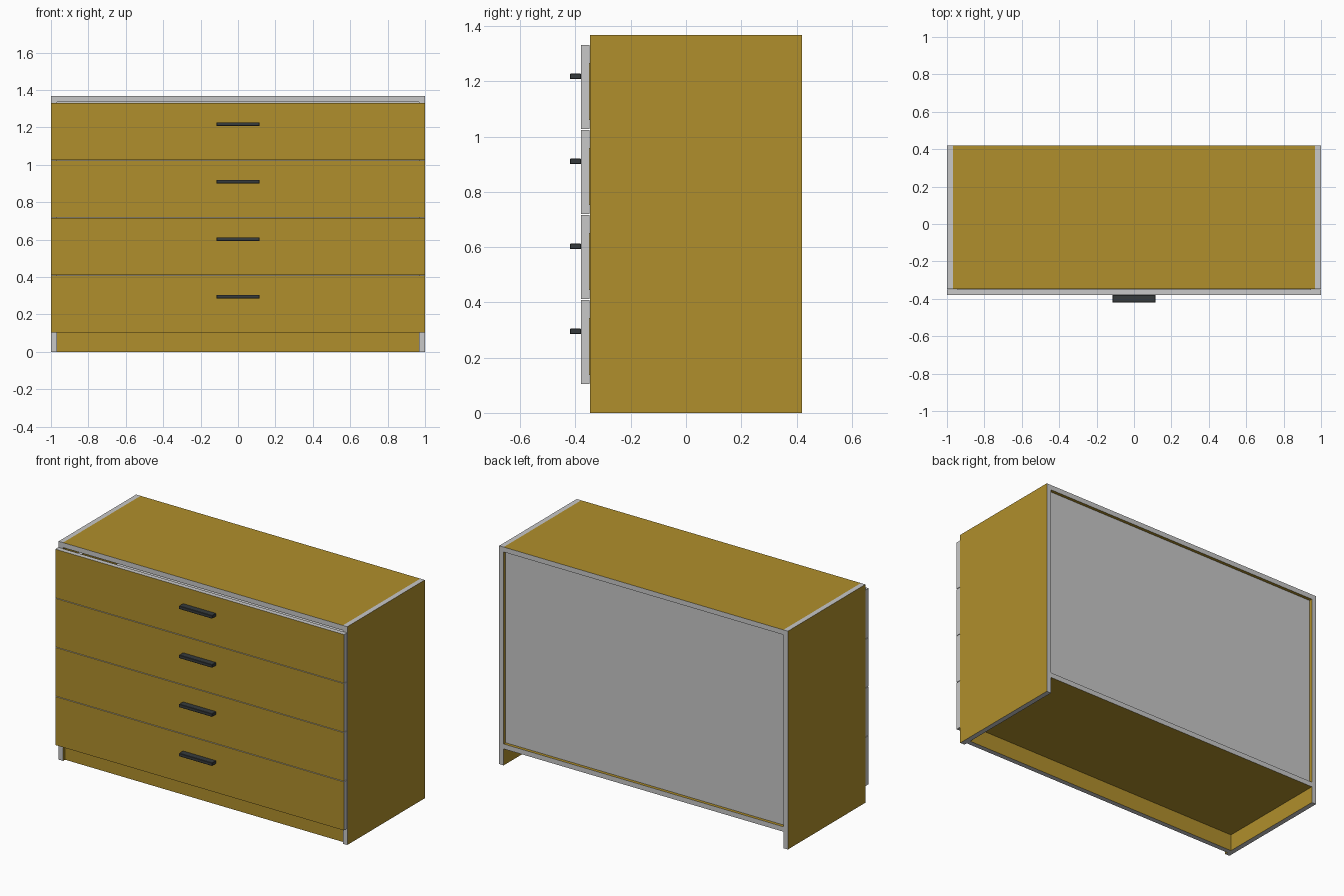
import bpy, bmesh
from mathutils import Vector

if "Cube" in bpy.data.objects:
    bpy.data.objects.remove(bpy.data.objects["Cube"])


def material(name, rgb):
    m = bpy.data.materials.new(name)
    m.diffuse_color = (*rgb, 1)
    m.use_nodes = True
    m.node_tree.nodes["Principled BSDF"].inputs["Base Color"].default_value = m.diffuse_color
    return m


wood = material("golden_wood", (0.434, 0.275, 0.025))
grey = material("light_grey_edge", (0.578, 0.578, 0.578))
dark = material("dark_metal", (0.037, 0.043, 0.045))


def box(name, lo, hi, mats, thin=None, bevel=0):
    """Box between two corners; with thin axis set, its edge faces use mats[1]."""
    lo, hi = Vector(lo), Vector(hi)
    bm = bmesh.new()
    bmesh.ops.create_cube(bm, size=1)
    for v in bm.verts:
        v.co = Vector((lo[i] + (v.co[i] + 0.5) * (hi[i] - lo[i]) for i in range(3)))
    bm.normal_update()
    if thin is not None:
        for f in bm.faces:
            f.material_index = 0 if abs(f.normal[thin]) > 0.5 else 1
    if bevel:
        bmesh.ops.bevel(bm, geom=bm.edges[:], offset=bevel, segments=1, affect='EDGES')
    me = bpy.data.meshes.new(name)
    bm.to_mesh(me)
    bm.free()
    for m in mats:
        me.materials.append(m)
    ob = bpy.data.objects.new(name, me)
    bpy.context.collection.objects.link(ob)
    return ob


X, Y, Z = 0, 1, 2
panel = [wood, grey]
T = 0.031                      # board thickness
IN = 1 - T                     # inner half width
FRONT, BACK, TOP = -0.347, 0.42, 1.367

# Carcass boards
for side, a, b in (("left", -1, -IN), ("right", IN, 1)):
    box(side + "_side", (a, FRONT, 0), (b, BACK, TOP), panel, X)
box("top_board", (-IN, FRONT, TOP - T), (IN, BACK, TOP), panel, Z)
box("bottom_board", (-IN, FRONT, 0.103), (IN, BACK, 0.103 + T), panel, Z)
box("plinth", (-IN, FRONT + 0.02, 0), (IN, FRONT + 0.02 + T, 0.103), panel, Y)
box("back_panel", (-IN, BACK - 0.032, 0.103 + T), (IN, BACK - 0.02, TOP - T), [grey])

# Drawers: front, handle and inner box
W, D0, D1, S = 0.945, -0.349, 0.34, 0.03
for i in range(4):
    z = 0.104 + 0.3075 * i
    n = f"drawer_{i + 1}_"
    box(n + "front", (-1, -0.38, z), (1, -0.35, z + 0.304), panel, Y)
    box(n + "handle", (-0.115, -0.42, z + 0.181), (0.115, -0.38, z + 0.201),
        [dark], bevel=0.002)
    b, t = z + 0.033, z + 0.24
    box(n + "left_wall", (-W, D0, b), (-W + S, D1, t), panel, X)
    box(n + "right_wall", (W - S, D0, b), (W, D1, t), panel, X)
    box(n + "inner_front", (-W + S, D0, b), (W - S, D0 + S, t), panel, Y)
    box(n + "rear_wall", (-W + S, D1 - S, b), (W - S, D1, t), panel, Y)
    box(n + "base", (-W + S, D0 + S, b), (W - S, D1 - S, b + 0.012), [grey])
